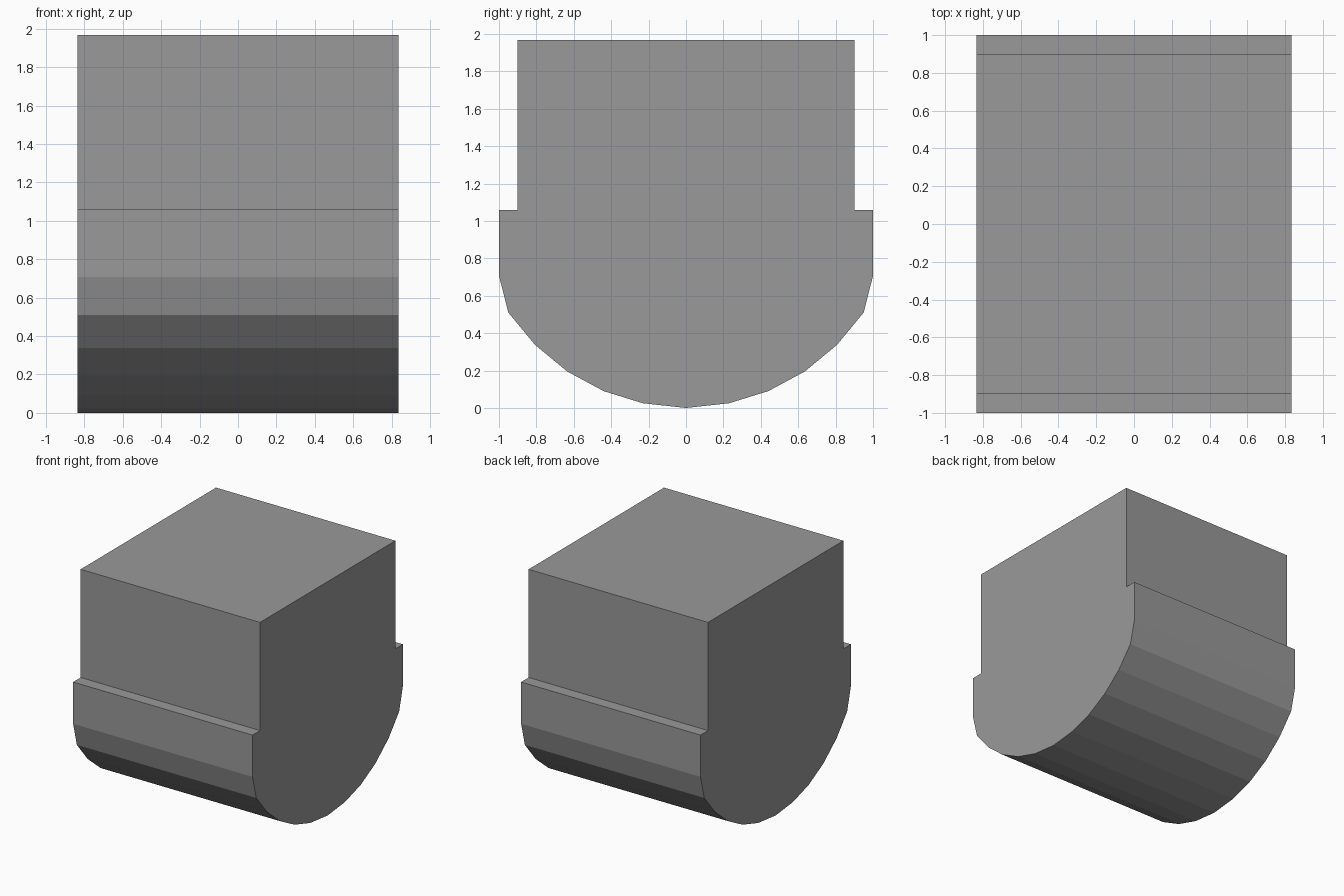
import bpy, bmesh

if "Cube" in bpy.data.objects:
    bpy.data.objects.remove(bpy.data.objects["Cube"])

HALF_WIDTH = 0.835

# Right half of the cross-section (y, z): rounded belly, side wall, ledge, upper block
half = [(0.23, 0.025), (0.44, 0.09), (0.635, 0.195), (0.807, 0.337),
        (0.95, 0.51), (1.0, 0.707), (1.0, 1.058), (0.90, 1.058), (0.90, 1.968)]
profile = [(0.0, 0.0)] + half + [(-y, z) for y, z in reversed(half)]


def extrude_along_x(name, outline, half_width):
    bm = bmesh.new()
    face = bm.faces.new([bm.verts.new((-half_width, y, z)) for y, z in outline])
    result = bmesh.ops.extrude_face_region(bm, geom=[face])
    moved = [g for g in result["geom"] if isinstance(g, bmesh.types.BMVert)]
    bmesh.ops.translate(bm, verts=moved, vec=(2 * half_width, 0, 0))
    bmesh.ops.recalc_face_normals(bm, faces=bm.faces)
    mesh = bpy.data.meshes.new(name)
    bm.to_mesh(mesh)
    bm.free()
    obj = bpy.data.objects.new(name, mesh)
    bpy.context.collection.objects.link(obj)
    return obj


# Single flat-shaded block with a rounded underside
block = extrude_along_x("round_bottom_block", profile, HALF_WIDTH)

# Dark grey finish
grey = bpy.data.materials.new("dark_grey")
grey.diffuse_color = (0.32, 0.32, 0.32, 1.0)
grey.use_nodes = True
grey.node_tree.nodes["Principled BSDF"].inputs["Base Color"].default_value = grey.diffuse_color
block.data.materials.append(grey)
